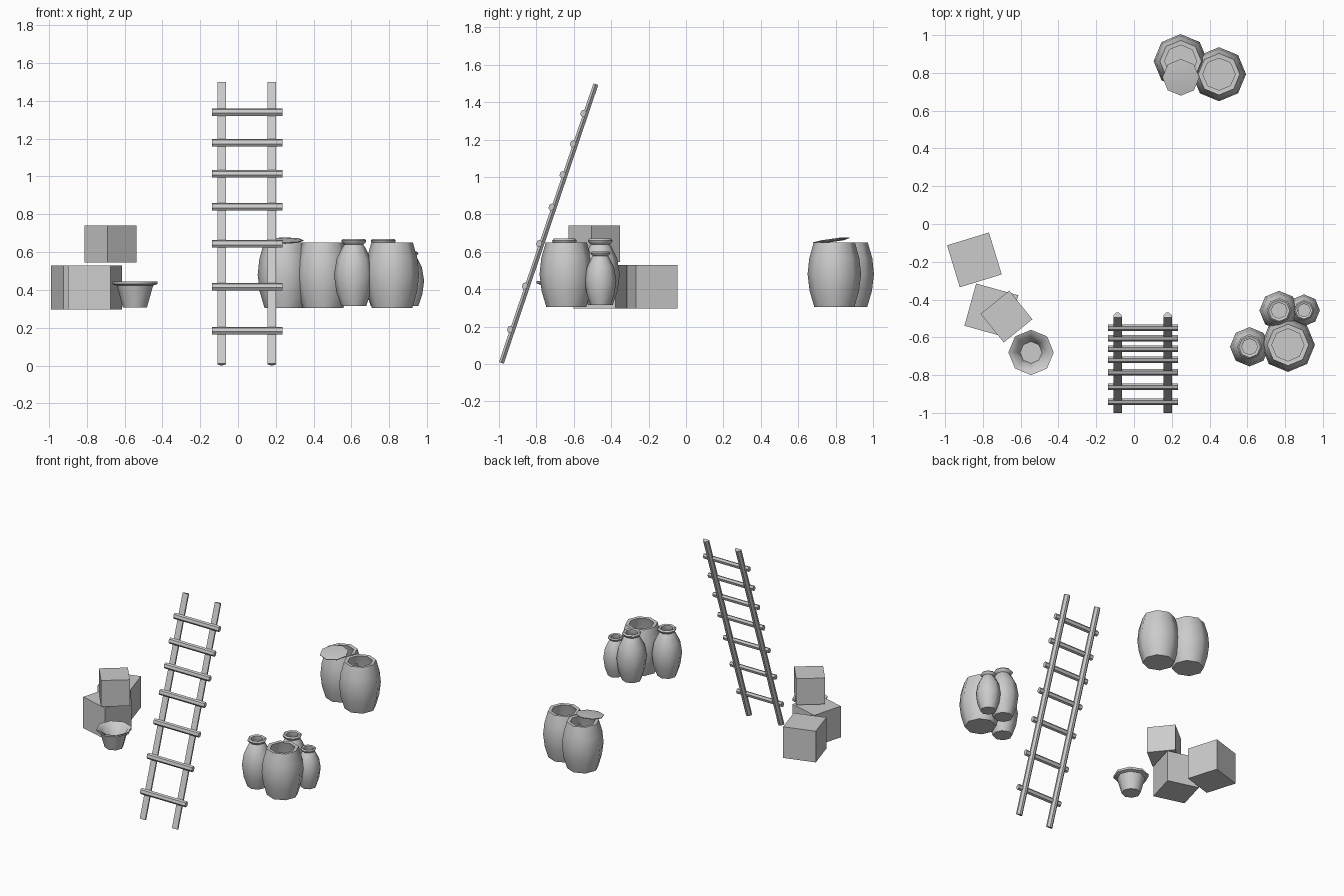
import bpy, bmesh
from math import radians, cos, sin, pi
from mathutils import Vector, Matrix

if "Cube" in bpy.data.objects:
    bpy.data.objects.remove(bpy.data.objects["Cube"])


def make(name, bm, matrix=None, smooth=None):
    bmesh.ops.recalc_face_normals(bm, faces=bm.faces)
    me = bpy.data.meshes.new(name)
    bm.to_mesh(me)
    bm.free()
    ob = bpy.data.objects.new(name, me)
    bpy.context.collection.objects.link(ob)
    if matrix:
        ob.matrix_world = matrix
    if smooth:
        bpy.context.view_layer.objects.active = ob
        ob.select_set(True)
        bpy.ops.object.shade_smooth_by_angle(angle=radians(smooth))
        ob.select_set(False)
    return ob


def lathe(name, profile, loc, scale=1.0, tilt=0.0, sides=8):
    """Spin an (r, z) profile round z; both ends are capped."""
    bm = bmesh.new()
    rings = [[bm.verts.new((r * cos(2 * pi * i / sides), r * sin(2 * pi * i / sides), z))
              for i in range(sides)] for r, z in profile]
    for a, b in zip(rings, rings[1:]):
        for i in range(sides):
            j = (i + 1) % sides
            bm.faces.new((a[i], a[j], b[j], b[i]))
    bm.faces.new(rings[0])
    bm.faces.new(rings[-1])
    m = Matrix.Translation(loc) @ Matrix.Rotation(tilt, 4, 'X') @ Matrix.Scale(scale, 4)
    return make(name, bm, m, 50)


def prism(name, section, start, end, xaxis):
    """Extrude a 2D section from start to end."""
    start, end, xaxis = Vector(start), Vector(end), Vector(xaxis)
    yaxis = (end - start).normalized().cross(xaxis)
    bm = bmesh.new()
    rings = [[bm.verts.new(p + xaxis * u + yaxis * v) for u, v in section] for p in (start, end)]
    n = len(section)
    for i in range(n):
        j = (i + 1) % n
        bm.faces.new((rings[0][i], rings[0][j], rings[1][j], rings[1][i]))
    bm.faces.new(rings[0])
    bm.faces.new(rings[1])
    return make(name, bm)


# Ladder rails: flat front, bevelled back
foot, head = Vector((0, -1.0, 0.01)), Vector((0, -0.495, 1.5))
rail_section = [(-.0225, 0), (.0225, 0), (.0225, -.012), (.008, -.027), (-.008, -.027), (-.0225, -.012)]
rail_section = [(u, -v) for u, v in rail_section]
back = (head - foot).normalized().cross(Vector((1, 0, 0)))
if back.y < 0:
    rail_section = [(u, -v) for u, v in rail_section]
for side, x in (("left", -0.087), ("right", 0.178)):
    off = Vector((x, 0, 0))
    prism("ladder_rail_" + side, rail_section, foot + off, head + off, (1, 0, 0))

# Ladder rungs fixed to the front of the rails
along = (head - foot).normalized()
rung_section = [(.021 * cos(i * pi / 3), .016 * sin(i * pi / 3)) for i in range(6)]
for k, z in enumerate((.185, .417, .644, .839, 1.013, 1.177, 1.34)):
    p = foot + (head - foot) * ((z - foot.z) / (head.z - foot.z))
    prism(f"ladder_rung_{k + 1}", rung_section, p + Vector((-.138, 0, 0)),
          p + Vector((.234, 0, 0)), along)

# Crates: x, y, bottom, side, turn
for k, (x, y, z, s, a) in enumerate(((-.845, -.19, .297, .232, 17),
                                     (-.755, -.458, .297, .232, -15.5),
                                     (-.675, -.49, .545, .195, 39))):
    bm = bmesh.new()
    bmesh.ops.create_cube(bm, size=s)
    make(f"crate_{k + 1}", bm,
         Matrix.Translation((x, y, z + s / 2)) @ Matrix.Rotation(radians(a), 4, 'Z'))

# Open bowl-shaped pot with a flared rim
lathe("pot", [(.064, 0), (.096, .115), (.118, .122), (.12, .137), (.092, .125), (.058, .02)],
      (-.545, -.68, .308))

# Large open jars
big = [(.107, 0), (.132, .085), (.143, .175), (.134, .26), (.11, .345),
       (.085, .343), (.11, .25), (.12, .17), (.09, .02)]
for k, (x, y) in enumerate(((.247, .862), (.45, .793), (.815, -.64))):
    lathe(f"large_jar_{k + 1}", big, (x, y, .305))

# Tilted lid resting on one large jar
lathe("jar_lid", [(.06, -.008), (.097, -.001), (.098, .004), (.05, .009)],
      (.248, .777, .66), tilt=radians(8))

# Necked jars, one smaller
necked = [(.066, 0), (.092, .075), (.104, .165), (.09, .25), (.06, .31), (.05, .325), (.062, .334),
          (.066, .345), (.057, .355), (.042, .35), (.042, .32), (.08, .24), (.09, .165), (.055, .02)]
for k, (x, y, s) in enumerate(((.768, -.458, 1), (.612, -.65, 1), (.9, -.457, .81))):
    lathe(f"necked_jar_{k + 1}", necked, (x, y, .315), scale=s)
